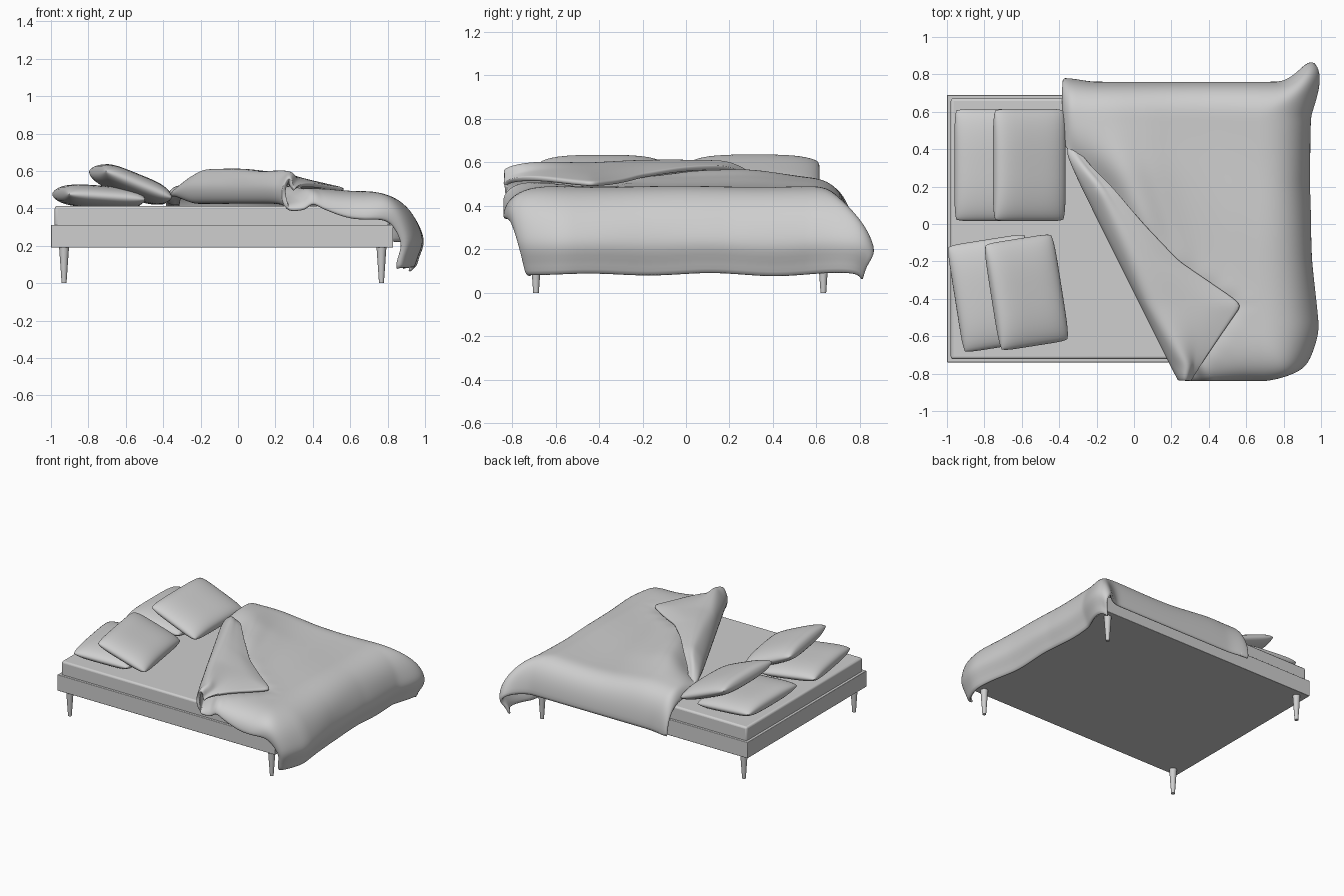
import bpy, bmesh, math
from mathutils import Vector

cube = bpy.data.objects.get("Cube")
if cube:
    bpy.data.objects.remove(cube, do_unlink=True)

grey = bpy.data.materials.new("light_grey")
grey.use_nodes = True
COLOUR = (0.62, 0.62, 0.62, 1)
grey.diffuse_color = COLOUR
grey.node_tree.nodes["Principled BSDF"].inputs["Base Color"].default_value = COLOUR


def finish(bm, name, smooth=35):
    bmesh.ops.recalc_face_normals(bm, faces=bm.faces)
    mesh = bpy.data.meshes.new(name)
    bm.to_mesh(mesh)
    bm.free()
    mesh.materials.append(grey)
    ob = bpy.data.objects.new(name, mesh)
    bpy.context.collection.objects.link(ob)
    bpy.ops.object.select_all(action='DESELECT')
    ob.select_set(True)
    bpy.context.view_layer.objects.active = ob
    bpy.ops.object.shade_smooth_by_angle(angle=math.radians(smooth))
    return ob


def slab(name, lo, hi, bevel):
    bm = bmesh.new()
    bmesh.ops.create_cube(bm, size=1)
    lo, hi = Vector(lo), Vector(hi)
    for v in bm.verts:
        v.co = (lo + hi) / 2 + v.co * (hi - lo)
    ob = finish(bm, name)
    mod = ob.modifiers.new("Bevel", 'BEVEL')
    mod.width, mod.segments = bevel, 3


def leg(name, x, y):
    bm = bmesh.new()
    bmesh.ops.create_cone(bm, cap_ends=True, segments=16, radius1=0.013,
                          radius2=0.027, depth=0.2)
    bmesh.ops.translate(bm, verts=bm.verts, vec=(x, y, 0.1))
    finish(bm, name)


def pillow(name, centre, size, tilt, turn):
    # Two bulged sheets welded along a seam, arched along their length
    bm = bmesh.new()
    for side in (1, -1):
        sheet = bmesh.ops.create_grid(bm, x_segments=24, y_segments=24, size=1)["verts"]
        for v in sheet:
            u, w = math.sin(v.co.x * math.pi / 2), math.sin(v.co.y * math.pi / 2)
            inside = max(abs(u), abs(w)) < 0.9999
            puff = (1 - u ** 4) ** 0.4 * (1 - abs(w) ** 3) ** 0.5 if inside else 0
            v.co = (u * (1 - 0.04 * w ** 8) * size[0] / 2,
                    w * (1 - 0.03 * u ** 8) * size[1] / 2,
                    side * puff * size[2] / 2)
    bmesh.ops.remove_doubles(bm, verts=bm.verts, dist=0.0005)
    ob = finish(bm, name, 60)
    ob.location = centre
    ob.rotation_euler = (0, math.radians(tilt), math.radians(turn))


def lerp(a, b, t):
    return a + (b - a) * t


def ramp(t, a, b):
    t = min(1, max(0, (t - a) / (b - a)))
    return t * t * (3 - 2 * t)


def piecewise(points, q):
    for (a, fa), (b, fb) in zip(points, points[1:]):
        if q <= b:
            return lerp(fa, fb, max(0, (q - a) / (b - a)))
    return points[-1][1]


def spline(points, steps):
    # Catmull-Rom through the control points
    pts = [points[0]] + points + [points[-1]]
    out = []
    for p0, p1, p2, p3 in zip(pts, pts[1:], pts[2:], pts[3:]):
        for i in range(steps):
            t = i / steps
            out.append(0.5 * (2 * p1 + (p2 - p0) * t + (2 * p0 - 5 * p1 + 4 * p2 - p3) * t * t
                              + (3 * p1 - p0 - 3 * p2 + p3) * t ** 3))
    return out + [points[-1]]


# Bed frame, mattress and tapered legs
slab("bed_base", (-1, -0.74, 0.19), (0.83, 0.69, 0.312), 0.004)
slab("mattress", (-0.98, -0.722, 0.295), (0.81, 0.672, 0.413), 0.014)
for end, x in (("head", -0.93), ("foot", 0.767)):
    for side, y in (("front", -0.69), ("back", 0.632)):
        leg(f"{end}_{side}_leg", x, y)

# Pillows: two lying flat, two leaning on them
pillow("back_lower_pillow", (-0.735, 0.315, 0.462), (0.45, 0.6, 0.12), 4, 0)
pillow("front_lower_pillow", (-0.745, -0.37, 0.462), (0.43, 0.58, 0.12), 4, 9)
pillow("back_upper_pillow", (-0.56, 0.315, 0.528), (0.41, 0.6, 0.125), 22, 0)
pillow("front_upper_pillow", (-0.575, -0.365, 0.528), (0.4, 0.58, 0.125), 22, 9)

# Duvet: rows across the bed, each with turned-back flap, roll, top and foot drop
FLAP = [(-0.83, 0.3), (-0.43, 0.58), (-0.2, 0.24), (0, 0.05), (0.21, -0.13), (0.41, -0.32)]
FOOT = [(-0.8, 0.96), (-0.55, 0.99), (-0.2, 0.96), (0.2, 0.94), (0.6, 0.955), (0.8, 0.97)]
START, FRONT_REACH, BACK_REACH = 0.68, 0.23, 0.17


def fold(y):
    slant, straight = -0.17 - 0.5 * y, -0.375
    return (slant + straight + math.sqrt((slant - straight) ** 2 + 0.001)) / 2


def top_height(x, y):
    fade = (1 - ramp(x, -0.1, 0.75)) * (1 - 0.5 * ramp(y, 0.25, 0.65))
    puff = 0.08 * fade * math.exp(-((x - fold(y) - 0.2) / 0.3) ** 2)
    return 0.475 + puff + 0.005 * math.sin(7 * x + 4 * y) * math.sin(5 * y - 2 * x)


def duvet_row(y):
    left, right = fold(y), max(piecewise(FLAP, y), fold(y) + 0.05)
    turned = 1 - ramp(y, 0.15, 0.55)
    bend = left + min(0.07, (right - left) / 2)
    mid = (bend + right) / 2
    crest = 0.055 + 0.025 * ramp(-y, 0.4, 0.75)
    open_roll = [(right, top_height(right, y) + 0.02), (mid, top_height(mid, y) + 0.04),
                 (bend, top_height(bend, y) + crest), (left, 0.52), (left + 0.02, 0.44),
                 (left + 0.1, 0.455)]
    plain_hem = [(left + 0.06, 0.43), (left + 0.04, 0.43), (left + 0.02, 0.43),
                 (left, 0.45), (left + 0.03, 0.5), (left + 0.1, top_height(left + 0.1, y))]
    pts = [Vector(a).lerp(Vector(b), turned) for a, b in zip(plain_hem, open_roll)]
    for i in range(1, 7):
        x = lerp(left + 0.1, START, i / 6)
        under = 0.02 * turned * (1 - ramp(x, right - 0.1, right + 0.05))
        pts.append(Vector((x, top_height(x, y) - under)))
    row = [(p.x, p.y, 0, i < 20) for i, p in enumerate(spline(pts, 5))]
    reach = piecewise(FOOT, y) - START
    for i in range(1, 17):
        b = i / 16
        x = START + reach * (1 - (1 - b) ** 2) - 0.06 * ramp(b, 0.78, 1)
        row.append((x, top_height(START, y), b, False))
    return row


def duvet_point(x, z, b, flap, y, front, back):
    # Hang over the sides, tucking in the front corner and bulging the back one
    foot_drop = 0.395 * b ** 2
    side_drop = 0.0
    if front:
        hang = 0.03 if flap else 0.04 + 0.1 * ramp(x, 0.2, 0.65)
        side_drop = hang * front ** 2
        y -= FRONT_REACH * (1 - (1 - front) ** 2) - 0.12 * b * b * front
        if b:
            x -= (x - START) * 0.6 * front ** 2 * (1 - b) + 0.05 * b * front
    if back:
        side_drop = (z - 0.22) * back ** 2
        y += BACK_REACH * (1 - (1 - back) ** 2)
        y += (0.11 * ramp(b, 0.15, 0.7) - 0.05 * ramp(b, 0.75, 1)) * back
        y += 0.02 * ramp(-x, 0.2, 0.37) * back
        x += b * (0.16 * back - 0.16 * back ** 2)
    z -= (foot_drop ** 3 + side_drop ** 3) ** (1 / 3)
    hem = ramp(b, 0.5, 1)
    return (x + 0.006 * hem * math.sin(9 * y), y, z + 0.006 * hem * math.sin(11 * y))


rows = [(-0.6, 1 - i / 10, 0) for i in range(10)]
rows += [(lerp(-0.6, 0.58, i / 36), 0, 0) for i in range(37)]
rows += [(0.58, 0, (i + 1) / 10) for i in range(10)]
bm = bmesh.new()
grid = []
for y, front, back in rows:
    shape_y = (y - FRONT_REACH * (1 - (1 - front) ** 2)
               + BACK_REACH * (1 - (1 - back) ** 2))
    grid.append([bm.verts.new(duvet_point(*p, y, front, back)) for p in duvet_row(shape_y)])
for r0, r1 in zip(grid, grid[1:]):
    for quad in zip(r0, r0[1:], r1[1:], r1):
        bm.faces.new(quad)
duvet = finish(bm, "duvet", 180)
thick = duvet.modifiers.new("Thickness", 'SOLIDIFY')
thick.thickness, thick.offset = 0.024, 0
rounding = duvet.modifiers.new("Rounding", 'SUBSURF')
rounding.levels = rounding.render_levels = 1
